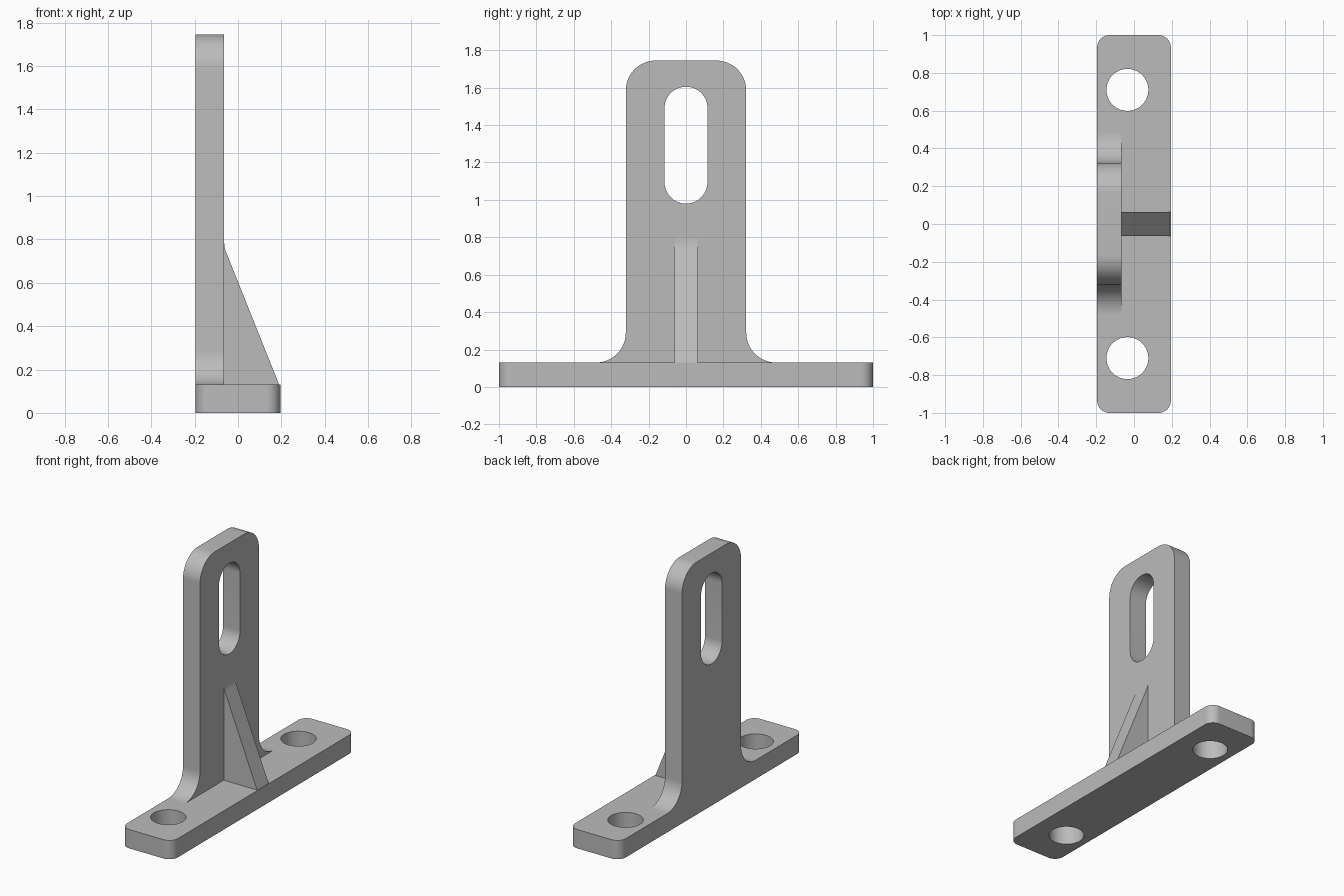
import bpy, bmesh
from math import sin, cos, radians
from mathutils import Matrix, Vector

cube = bpy.data.objects.get("Cube")
if cube:
    bpy.data.objects.remove(cube, do_unlink=True)

grey = bpy.data.materials.new("plain grey")
grey.use_nodes = True
grey.diffuse_color = (0.5, 0.5, 0.5, 1)
grey.node_tree.nodes["Principled BSDF"].inputs["Base Color"].default_value = (0.5, 0.5, 0.5, 1)

HALF_X, BASE_Z, PLATE_X = 0.195, 0.13, -0.065
PLATE_Y, TOP_Z, ROUND, RIB_Y = 0.322, 1.745, 0.16, 0.0625


def arc(u, v, r, start, end, steps=16):
    """Points on an arc, angles in degrees."""
    angles = [radians(start + (end - start) * i / steps) for i in range(steps + 1)]
    return [(u + r * cos(a), v + r * sin(a)) for a in angles]


def extrude_profile(name, loops, matrix, depth):
    """Fill outer loop minus hole loops, extrude along local z, then place."""
    bm = bmesh.new()
    for loop in loops:
        verts = [bm.verts.new((u, v, 0)) for u, v in loop]
        for a, b in zip(verts, verts[1:] + verts[:1]):
            bm.edges.new((a, b))
    bmesh.ops.triangle_fill(bm, edges=bm.edges[:], use_beauty=True, normal=(0, 0, 1))
    out = bmesh.ops.extrude_face_region(bm, geom=bm.faces[:], use_keep_orig=True)
    moved = [g for g in out["geom"] if isinstance(g, bmesh.types.BMVert)]
    bmesh.ops.translate(bm, verts=moved, vec=Vector((0, 0, depth)))
    bmesh.ops.transform(bm, matrix=matrix, verts=bm.verts[:])
    bmesh.ops.recalc_face_normals(bm, faces=bm.faces[:])
    mesh = bpy.data.meshes.new(name)
    bm.to_mesh(mesh)
    bm.free()
    mesh.materials.append(grey)
    obj = bpy.data.objects.new(name, mesh)
    bpy.context.collection.objects.link(obj)
    bpy.ops.object.select_all(action='DESELECT')
    obj.select_set(True)
    bpy.context.view_layer.objects.active = obj
    bpy.ops.object.shade_smooth_by_angle(angle=radians(30))
    return obj


# Base bar with rounded corners and two bolt holes
r = 0.065
cx, cy = HALF_X - r, 1 - r
base = (arc(cx, cy, r, 0, 90) + arc(-cx, cy, r, 90, 180)
        + arc(-cx, -cy, r, 180, 270) + arc(cx, -cy, r, 270, 360))
holes = [arc(-0.035, y, 0.111, 0, 360, 64)[:-1] for y in (-0.71, 0.71)]
extrude_profile("base_bar", [base] + holes, Matrix.Identity(4), BASE_Z)

# Upright plate: flared foot, rounded top, long slot (profile in y, z)
foot = arc(PLATE_Y + ROUND, BASE_Z + ROUND, ROUND, 270, 180)
half = foot + arc(PLATE_Y - ROUND, TOP_Z - ROUND, ROUND, 0, 90)
plate = half + [(-y, z) for y, z in reversed(half)]
s = 0.115
slot = arc(0, 1.605 - s, s, 0, 180, 32) + arc(0, 0.98 + s, s, 180, 360, 32)
yz_to_world = Matrix(((0, 0, 1, -HALF_X), (1, 0, 0, 0), (0, 1, 0, 0), (0, 0, 0, 1)))
extrude_profile("upright_plate", [plate, slot], yz_to_world, PLATE_X + HALF_X)

# Sloping rib blended into the plate at its top (profile in x, z)
rib = [(PLATE_X, BASE_Z), (0.19, BASE_Z), (-0.056, 0.745), (-0.060, 0.757),
       (-0.063, 0.775), (PLATE_X, 0.80)]
xz_to_world = Matrix(((1, 0, 0, 0), (0, 0, -1, RIB_Y), (0, 1, 0, 0), (0, 0, 0, 1)))
extrude_profile("support_rib", [rib], xz_to_world, 2 * RIB_Y)
